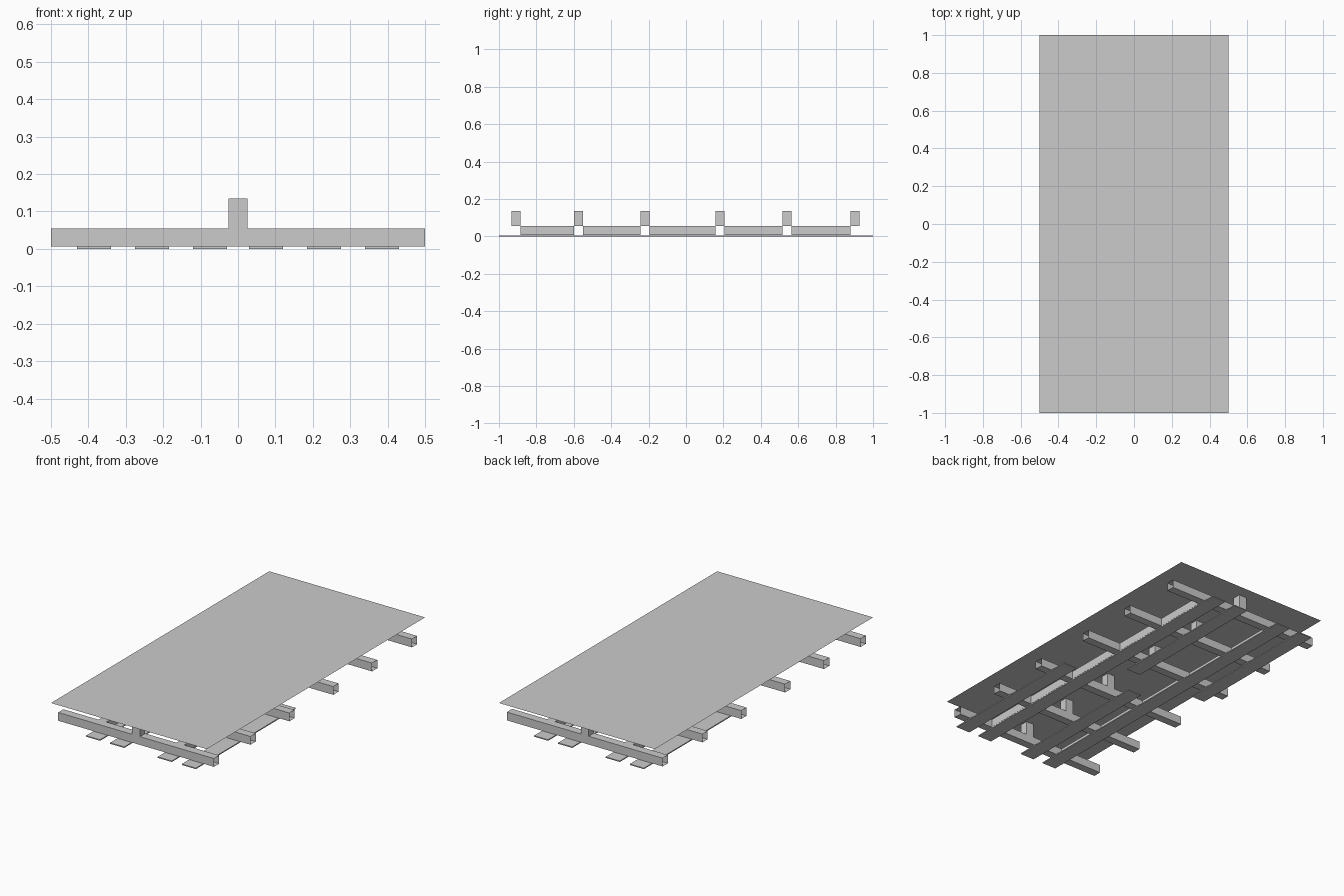
import bpy

if "Cube" in bpy.data.objects:
    bpy.data.objects.remove(bpy.data.objects["Cube"])

W = 0.048                      # tube width
Z0, Z1, TOP = 0.007, 0.055, 0.135
BAR_Y = [-0.91, -0.575, -0.219, 0.183, 0.539, 0.904]


def box(name, lo, hi, open_axis=None):
    """Box between two corners; open_axis leaves the two ends off (hollow tube)."""
    verts = [(x, y, z) for x in (lo[0], hi[0]) for y in (lo[1], hi[1]) for z in (lo[2], hi[2])]
    sides = {0: [(0, 1, 3, 2), (4, 6, 7, 5)],
             1: [(0, 4, 5, 1), (2, 3, 7, 6)],
             2: [(0, 2, 6, 4), (1, 5, 7, 3)]}
    faces = [f for axis, pair in sides.items() if axis != open_axis for f in pair]
    mesh = bpy.data.meshes.new(name)
    mesh.from_pydata(verts, [], faces)
    obj = bpy.data.objects.new(name, mesh)
    bpy.context.collection.objects.link(obj)
    return obj


# Thin top panel
bpy.ops.mesh.primitive_plane_add(size=1, location=(0, 0, TOP))
panel = bpy.context.object
panel.name = "top_panel"
panel.scale = (1, 2, 1)

# Hollow cross bars with a centre post on each
for i, y in enumerate(BAR_Y):
    box(f"cross_bar_{i}", (-0.5, y - W / 2, Z0), (0.5, y + W / 2, Z1), 0)
    box(f"post_{i}", (-0.025, y - W / 2, Z1), (0.025, y + W / 2, TOP), 2)

# Long rails set between the cross bars
for side, x in (("left", -0.25), ("right", 0.25)):
    for i, (a, b) in enumerate(zip(BAR_Y, BAR_Y[1:])):
        box(f"rail_{side}_{i}", (x - 0.025, a + W / 2, Z0), (x + 0.025, b - W / 2, Z1), 1)

# Flat ground strips: two full length, four staggered half length
strips = [(-0.23, -1, 1), (0.23, -1, 1),
          (0.385, -1, -0.085), (-0.075, -1, -0.085),
          (0.075, 0.085, 1), (-0.385, 0.085, 1)]
for i, (x, a, b) in enumerate(strips):
    box(f"ground_strip_{i}", (x - 0.045, a, 0.0), (x + 0.045, b, 0.006))
